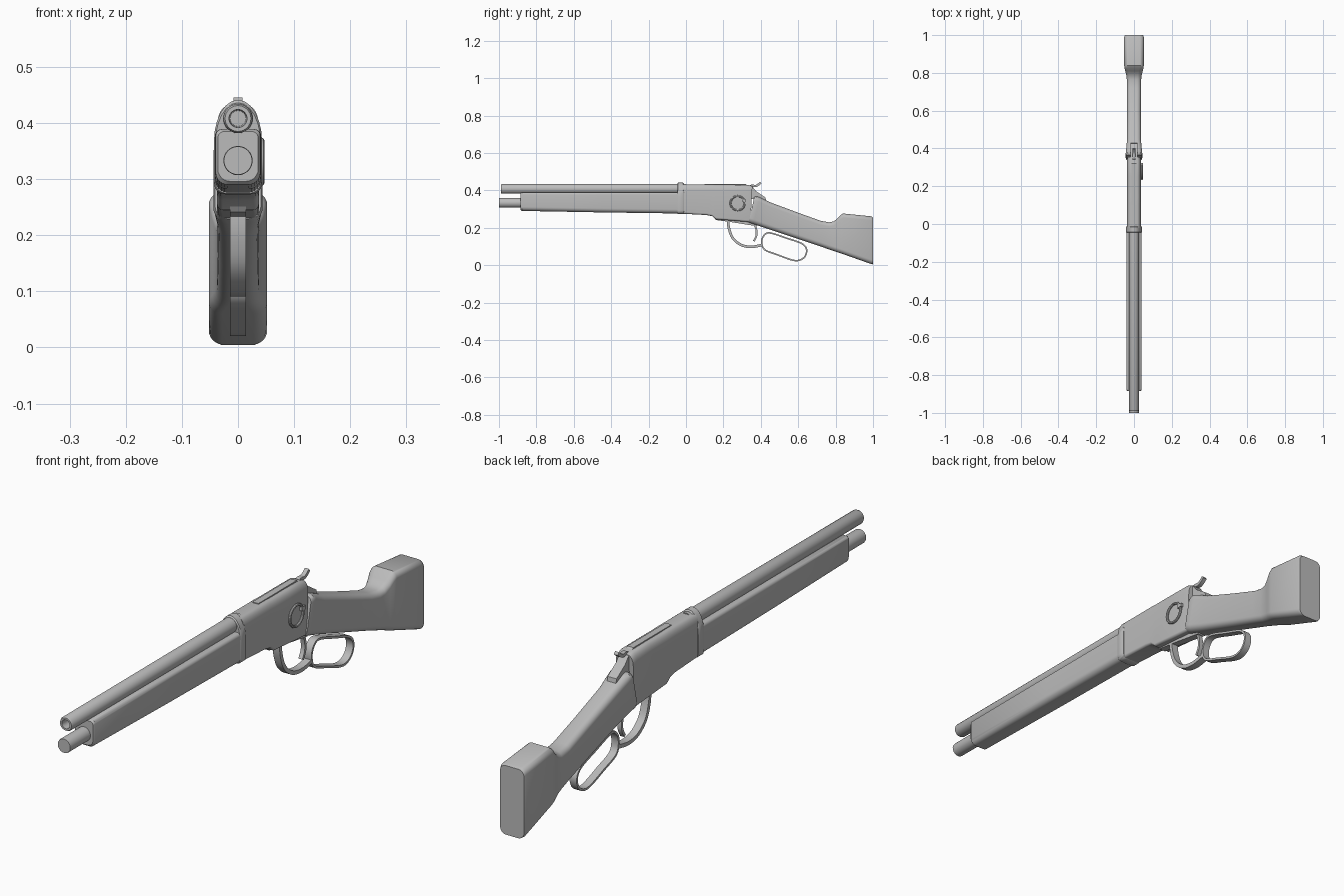
import bpy, bmesh, math
from mathutils import Vector

if "Cube" in bpy.data.objects:
    bpy.data.objects.remove(bpy.data.objects["Cube"])

steel = bpy.data.materials.new("plain_grey")
steel.diffuse_color = (0.5, 0.5, 0.5, 1)
steel.use_nodes = True
steel.node_tree.nodes["Principled BSDF"].inputs["Base Color"].default_value = steel.diffuse_color


def finish(name, bm, angle=35):
    bmesh.ops.recalc_face_normals(bm, faces=bm.faces)
    me = bpy.data.meshes.new(name)
    bm.to_mesh(me)
    bm.free()
    me.materials.append(steel)
    ob = bpy.data.objects.new(name, me)
    bpy.context.collection.objects.link(ob)
    bpy.ops.object.select_all(action='DESELECT')
    ob.select_set(True)
    bpy.context.view_layer.objects.active = ob
    bpy.ops.object.shade_smooth_by_angle(angle=math.radians(angle))
    return ob


def skin(bm, rings, cap=True, loop=False):
    rows = [[bm.verts.new(p) for p in r] for r in rings]
    pairs = list(zip(rows, rows[1:])) + ([(rows[-1], rows[0])] if loop else [])
    n = len(rows[0])
    for a, b in pairs:
        for i in range(n):
            j = (i + 1) % n
            bm.faces.new((a[i], a[j], b[j], b[i]))
    if cap and not loop:
        bm.faces.new(rows[0])
        bm.faces.new(rows[-1])


def loft(name, sections, top, bottom, n=6):
    """Rounded sections (y, z_low, z_high, half_width); top/bottom = corner (rx, rz).
    y may be a pair (y at low edge, y at high edge) for a slanted section."""
    rings = []
    for y, z0, z1, w in sections:
        ya, yb = y if isinstance(y, tuple) else (y, y)
        ring = []
        for q, (sx, sz) in enumerate([(1, 1), (-1, 1), (-1, -1), (1, -1)]):
            rx, rz = top if sz > 0 else bottom
            rx, rz = min(rx, w * 0.98), min(rz, (z1 - z0) * 0.49)
            for k in range(n + 1):
                a = math.pi / 2 * (q + k / n)
                x = sx * (w - rx) + rx * math.cos(a)
                z = (z1 - rz if sz > 0 else z0 + rz) + rz * math.sin(a)
                t = (z - z0) / (z1 - z0)
                ring.append((x, ya + (yb - ya) * t, z))
        rings.append(ring)
    bm = bmesh.new()
    skin(bm, rings)
    return finish(name, bm)


def lathe_y(name, profile, z, n=32):
    """Turned part along y from (y, radius) points."""
    bm = bmesh.new()
    skin(bm, [[(r * math.cos(2 * math.pi * i / n), y, z + r * math.sin(2 * math.pi * i / n))
               for i in range(n)] for y, r in profile])
    return finish(name, bm)


def smooth(path, closed=False, steps=5):
    """Catmull-Rom points through a (y, z) path."""
    p = [Vector(q) for q in path]
    n, out = len(p), []
    for i in range(n if closed else n - 1):
        g = (lambda k: p[k % n]) if closed else (lambda k: p[max(0, min(n - 1, k))])
        a, b, c, d = g(i - 1), g(i), g(i + 1), g(i + 2)
        for s in range(steps):
            t = s / steps
            out.append(0.5 * (2 * b + (c - a) * t + (2 * a - 5 * b + 4 * c - d) * t * t
                              + (3 * b - a - 3 * c + d) * t ** 3))
    return out if closed else out + [p[-1]]


def strap(name, path, half_width, thick, closed=False):
    """Flat metal strap following a (y, z) path."""
    p = [Vector(q) for q in path]
    n, rings = len(p), []
    for i in range(n):
        a = p[(i - 1) % n] if closed or i else p[0]
        b = p[(i + 1) % n] if closed or i < n - 1 else p[-1]
        d = (b - a).normalized()
        o = Vector((-d.y, d.x)) * thick / 2
        u, v = p[i] + o, p[i] - o
        w = half_width
        rings.append([(-w, *u), (w, *u), (w, *v), (-w, *v)])
    bm = bmesh.new()
    skin(bm, rings, loop=closed)
    return finish(name, bm)


def plate(name, outline, x0, x1):
    """Flat (y, z) outline extruded across x."""
    bm = bmesh.new()
    skin(bm, [[(x, y, z) for y, z in outline] for x in (x0, x1)])
    return finish(name, bm)


# barrel with hollow muzzle, and the tube magazine below
lathe_y("barrel", [(0.0, 0.027), (-0.984, 0.026), (-0.99, 0.023), (-0.99, 0.016), (-0.90, 0.014)], 0.408)
lathe_y("magazine_tube", [(-0.80, 0.026), (-0.995, 0.026), (-1.0, 0.025)], 0.333)

# wooden fore-end and the collar that joins it to the receiver
loft("fore_end", [(-0.885, 0.296, 0.385, 0.036), (-0.878, 0.29, 0.389, 0.04),
                  (-0.45, 0.282, 0.389, 0.041), (-0.02, 0.276, 0.389, 0.041)],
     (0.012, 0.012), (0.022, 0.022))
loft("collar", [(-0.046, 0.275, 0.436, 0.041), (-0.042, 0.273, 0.441, 0.043),
                (-0.016, 0.273, 0.441, 0.043), (-0.012, 0.275, 0.436, 0.041)],
     (0.042, 0.075), (0.02, 0.02))

# receiver body, stepped lower edge and slanted back
loft("receiver", [(-0.02, 0.275, 0.431, 0.037), (0.11, 0.268, 0.431, 0.037),
                  (0.14, 0.262, 0.431, 0.037), (0.16, 0.245, 0.43, 0.037),
                  (0.25, 0.238, 0.43, 0.037), ((0.335, 0.335), 0.231, 0.429, 0.037),
                  ((0.345, 0.355), 0.231, 0.422, 0.035)],
     (0.02, 0.035), (0.01, 0.01))
plate("bolt_cover", [(0.10, 0.425), (0.10, 0.434), (0.32, 0.434), (0.33, 0.425)], -0.012, 0.012)
plate("upper_tang", [(0.33, 0.36), (0.33, 0.426), (0.355, 0.42), (0.375, 0.395),
                     (0.425, 0.362), (0.43, 0.335)], -0.018, 0.018)

# stock, with raised comb and wide butt
loft("stock", [((0.335, 0.365), 0.229, 0.365, 0.041), ((0.345, 0.378), 0.225, 0.368, 0.044),
               ((0.36, 0.395), 0.22, 0.362, 0.042), ((0.42, 0.45), 0.20, 0.336, 0.037),
               (0.60, 0.14, 0.28, 0.036), (0.72, 0.10, 0.237, 0.037), (0.765, 0.084, 0.229, 0.038),
               (0.79, 0.076, 0.234, 0.041), (0.81, 0.069, 0.25, 0.046), (0.825, 0.064, 0.267, 0.05),
               (0.84, 0.059, 0.276, 0.052), (0.99, 0.006, 0.261, 0.052),
               (1.0, 0.004, 0.255, 0.048)],
     (0.022, 0.022), (0.024, 0.024))

# finger lever: guard bow and long hand loop, with the trigger inside
strap("guard_bow", smooth([(0.225, 0.25), (0.229, 0.20), (0.25, 0.145), (0.295, 0.108),
                           (0.35, 0.098), (0.41, 0.108)]), 0.014, 0.014)
strap("hand_loop", smooth([(0.405, 0.125), (0.418, 0.16), (0.45, 0.172), (0.535, 0.145), (0.62, 0.115),
                           (0.645, 0.082), (0.635, 0.045), (0.605, 0.026), (0.565, 0.028),
                           (0.49, 0.055), (0.42, 0.083)], True, 4), 0.014, 0.008, True)
strap("trigger", smooth([(0.345, 0.24), (0.372, 0.205), (0.377, 0.16), (0.362, 0.128)]), 0.008, 0.01)
plate("lower_tang", [(0.15, 0.255), (0.16, 0.241), (0.23, 0.232), (0.38, 0.208), (0.38, 0.23),
                     (0.30, 0.26)], -0.014, 0.014)

# hammer with upturned spur
strap("hammer", smooth([(0.335, 0.385), (0.345, 0.422), (0.375, 0.424), (0.40, 0.441)]), 0.008, 0.012)

# saddle ring and its stud on the right side
bm = bmesh.new()
rings = []
for i in range(32):
    a = 2 * math.pi * i / 32
    rings.append([(0.042 + 0.005 * math.sin(b), 0.276 + (0.038 + 0.005 * math.cos(b)) * math.cos(a),
                   0.331 + (0.038 + 0.005 * math.cos(b)) * math.sin(a))
                  for b in (math.pi / 4 * k for k in range(8))])
skin(bm, rings, loop=True)
finish("saddle_ring", bm)
plate("ring_stud", [(0.302, 0.338), (0.302, 0.352), (0.322, 0.352), (0.322, 0.338)], 0.03, 0.047)
